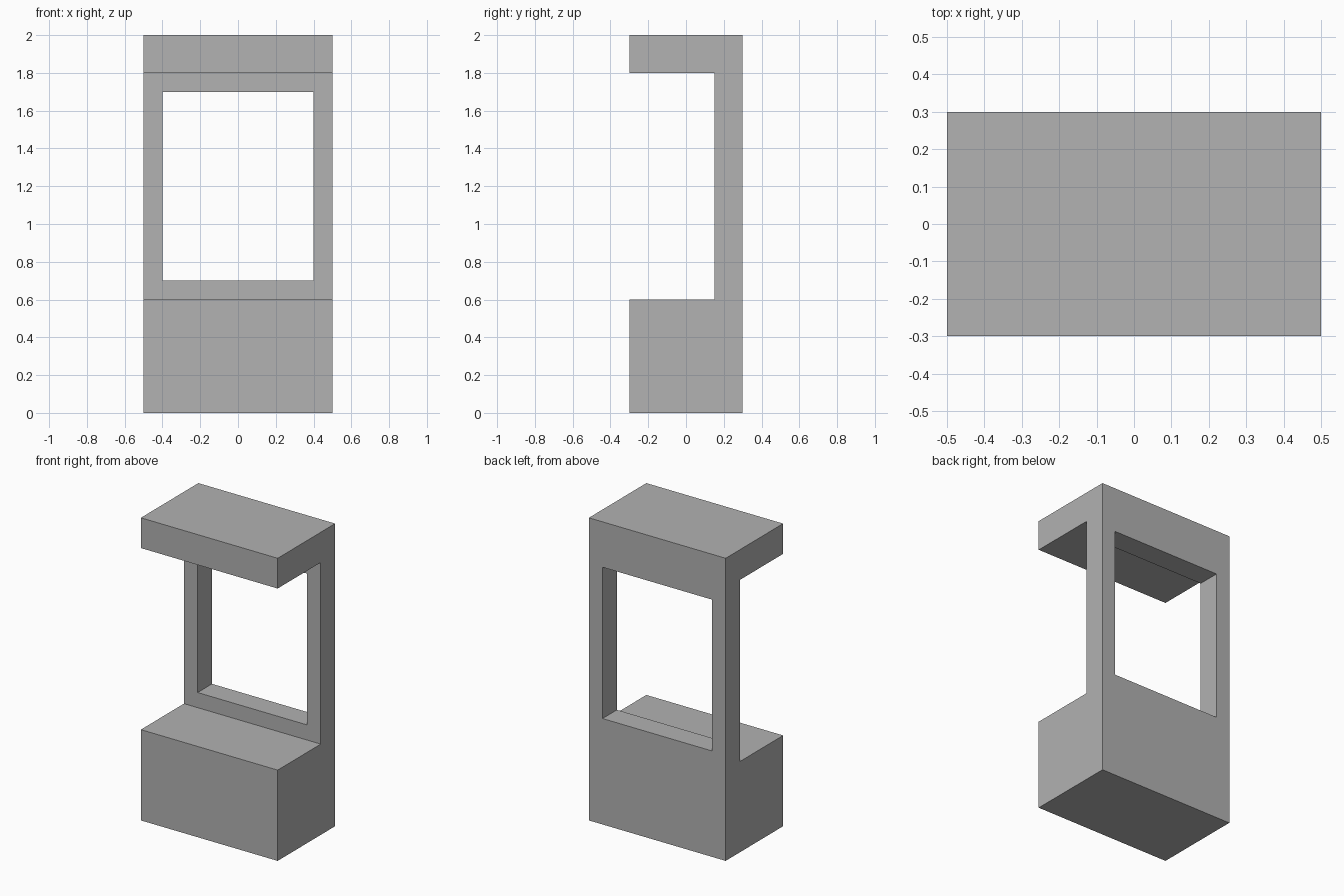
import bpy
import bmesh

old = bpy.data.objects.get("Cube")
if old:
    bpy.data.objects.remove(old, do_unlink=True)

# Main dimensions
HALF_W, HALF_D, HEIGHT = 0.5, 0.3, 2.0
COUNTER_Z, CANOPY_Z, WALL_Y = 0.6, 1.8, 0.15
WINDOW_HALF_W, WINDOW_BOTTOM, WINDOW_TOP = 0.4, 0.7, 1.7

grey = bpy.data.materials.new("plain grey")
grey.use_nodes = True
colour = (0.445, 0.445, 0.445, 1)
grey.diffuse_color = colour
grey.node_tree.nodes["Principled BSDF"].inputs["Base Color"].default_value = colour


def extrude_profile(name, profile, half_width):
    """Extrude a closed (y, z) side profile across the width."""
    bm = bmesh.new()
    face = bm.faces.new([bm.verts.new((-half_width, y, z)) for y, z in profile])
    result = bmesh.ops.extrude_face_region(bm, geom=[face])
    moved = [v for v in result["geom"] if isinstance(v, bmesh.types.BMVert)]
    bmesh.ops.translate(bm, verts=moved, vec=(2 * half_width, 0, 0))
    bmesh.ops.recalc_face_normals(bm, faces=bm.faces)
    mesh = bpy.data.meshes.new(name)
    bm.to_mesh(mesh)
    bm.free()
    mesh.materials.append(grey)
    obj = bpy.data.objects.new(name, mesh)
    bpy.context.collection.objects.link(obj)
    return obj


# Booth body: counter, back wall and canopy in one C-shaped profile
booth = extrude_profile("booth_body", [
    (-HALF_D, 0), (HALF_D, 0), (HALF_D, HEIGHT), (-HALF_D, HEIGHT),
    (-HALF_D, CANOPY_Z), (WALL_Y, CANOPY_Z),
    (WALL_Y, COUNTER_Z), (-HALF_D, COUNTER_Z),
], HALF_W)

# Window opening through the back wall
cutter = extrude_profile("window_cutter", [
    (0, WINDOW_BOTTOM), (0.5, WINDOW_BOTTOM), (0.5, WINDOW_TOP), (0, WINDOW_TOP),
], WINDOW_HALF_W)
cutter.hide_render = True

cut = booth.modifiers.new("window opening", "BOOLEAN")
cut.operation = "DIFFERENCE"
cut.solver = "EXACT"
cut.object = cutter
bpy.context.view_layer.objects.active = booth
bpy.ops.object.modifier_apply(modifier=cut.name)
bpy.data.objects.remove(cutter, do_unlink=True)
